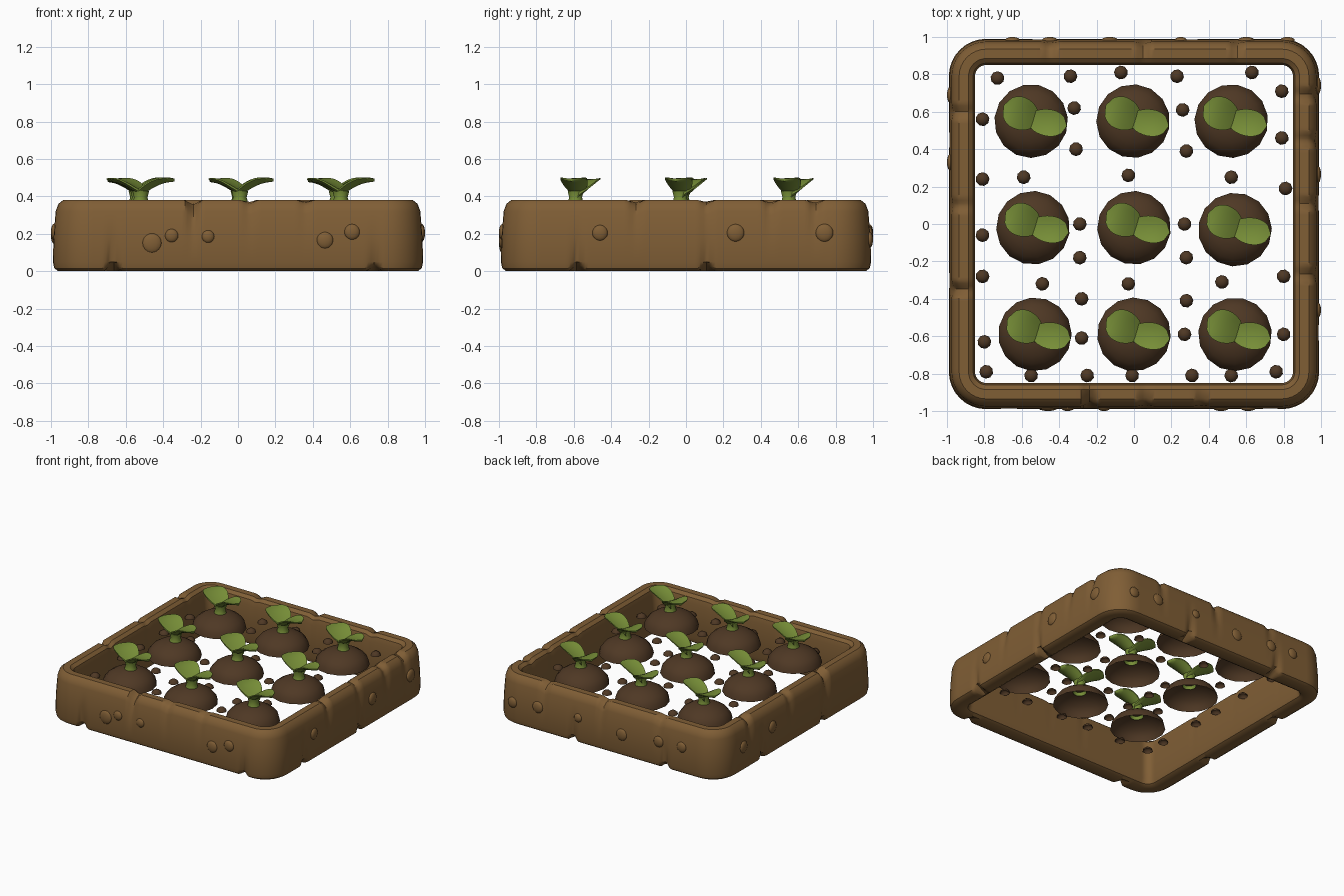
import bpy, bmesh, math, random
from mathutils import Vector, Matrix

if "Cube" in bpy.data.objects:
    bpy.data.objects.remove(bpy.data.objects["Cube"])
random.seed(3)


def mat(name, col):
    m = bpy.data.materials.new(name)
    m.diffuse_color = (*col, 1)
    m.use_nodes = True
    m.node_tree.nodes["Principled BSDF"].inputs["Base Color"].default_value = m.diffuse_color
    return m


WOOD = mat("clay_brown", (0.215, 0.112, 0.036))
SOIL = mat("dark_soil", (0.078, 0.040, 0.018))
LEAF = mat("leaf_green", (0.19, 0.28, 0.04))


def finish(name, bm, material, angle=40):
    bmesh.ops.recalc_face_normals(bm, faces=bm.faces[:])
    me = bpy.data.meshes.new(name)
    bm.to_mesh(me)
    bm.free()
    me.materials.append(material)
    ob = bpy.data.objects.new(name, me)
    bpy.context.collection.objects.link(ob)
    bpy.ops.object.select_all(action='DESELECT')
    ob.select_set(True)
    bpy.context.view_layer.objects.active = ob
    bpy.ops.object.shade_smooth_by_angle(angle=math.radians(angle))
    return ob


# --- raised bed frame: profile (inset, z) swept round a rounded square
CORE, RAD = 0.79, 0.20
PROFILE = [(.03, 0), (.008, .015), (0, .05), (.004, .18), (.015, .32), (.03, .36), (.055, .38),
           (.105, .38), (.13, .36), (.14, .32), (.14, .05), (.13, .015), (.105, 0)]
# nicks per side (front, right, back, left): position along side, depth
TOP = [[(-.24, .05), (.06, .02), (.36, .015)], [(-.27, .025), (.11, .02), (.45, .025), (.69, .03)],
       [(-.55, .025), (-.05, .03), (.45, .02)], [(-.6, .025), (-.1, .02), (.35, .04)]]
BOTTOM = [[(-.67, .05), (.73, .03)], [(-.58, .04), (.11, .04)], [(-.3, .04), (.5, .04)], [(-.45, .04), (.3, .04)]]


def nick(items, s):
    return sum(d * max(0, 1 - abs(s - p) / .045) for p, d in items)


bm = bmesh.new()
rings = []
N, C = 100, 8
for k in range(4):
    rot = Matrix.Rotation(k * math.pi / 2, 3, 'Z')
    stations = [(-CORE + 2 * CORE * i / N, 0) for i in range(N + 1)]
    stations += [(CORE, math.pi / 2 * j / C) for j in range(1, C)]
    for s, a in stations:
        dt = nick(TOP[k], s) if a == 0 else 0
        db = nick(BOTTOM[k], s) if a == 0 else 0
        ring = []
        for d, z in PROFILE:
            if z > .3:
                d2 = d + (dt * .4 if d < .07 else 0)
                z2 = z - dt * (1 if d < .07 else .5)
            else:
                d2 = d + (db * .5 if d < .05 and z < .1 else 0)
                z2 = z + (db if d < .05 and z < .04 else 0)
            r = RAD - d2
            ring.append(bm.verts.new(rot @ Vector((s + r * math.sin(a), -CORE - r * math.cos(a), z2))))
        rings.append(ring)
P = len(PROFILE)
for i, a in enumerate(rings):
    b = rings[(i + 1) % len(rings)]
    for j in range(P):
        bm.faces.new((a[j], b[j], b[(j + 1) % P], a[(j + 1) % P]))
finish("bed_frame", bm, WOOD, 35)

# --- flat round studs on the outer walls (position along side, z, radius)
STUDS = [[(-.46, .15, .053), (-.355, .19, .036), (-.16, .185, .034), (.465, .165, .045), (.61, .21, .042)],
         [(-.46, .205, .042), (.265, .205, .047), (.74, .205, .048)],
         [(-.82, .17, .04), (-.6, .19, .045), (-.25, .2, .033), (.13, .17, .046), (.45, .2, .042), (.65, .21, .04)],
         [(-.69, .19, .045), (-.33, .21, .045)]]
bm = bmesh.new()
for k, side in enumerate(STUDS):
    for s, z, r in side:
        m = (Matrix.Rotation(k * math.pi / 2, 4, 'Z') @ Matrix.Translation((s, -.982, z))
             @ Matrix.Diagonal((r, .018, r, 1)))
        bmesh.ops.create_uvsphere(bm, u_segments=14, v_segments=10, radius=1, matrix=m)
finish("wall_studs", bm, WOOD, 60)


# --- open half domes for soil
def dome(bm, x, y, z, r, h, seg, rows):
    prev = None
    ph = random.random()
    for i in range(rows):
        t = math.pi / 2 * i / rows
        cur = [bm.verts.new((x + r * math.cos(t) * math.cos(2 * math.pi * (j + ph) / seg),
                             y + r * math.cos(t) * math.sin(2 * math.pi * (j + ph) / seg),
                             z + h * math.sin(t))) for j in range(seg)]
        if prev:
            for j in range(seg):
                n = (j + 1) % seg
                bm.faces.new((prev[j], prev[n], cur[n], cur[j]))
        prev = cur
    top = bm.verts.new((x, y, z + h))
    for j in range(seg):
        bm.faces.new((prev[j], prev[(j + 1) % seg], top))


SOIL_Z = .245
CENTRES = [(-.55, .55), (-.005, .55), (.52, .55), (-.54, -.02), (0, -.02), (.54, -.03),
           (-.53, -.59), (0, -.59), (.54, -.59)]
bm = bmesh.new()
for x, y in CENTRES:
    dome(bm, x, y, SOIL_Z, .197, .125, 15, 5)
finish("soil_mounds", bm, SOIL, 40)

# --- small soil crumbs
CRUMBS = [(-.73, .78), (-.34, .79), (-.07, .81), (.23, .79), (.63, .81), (.79, .71), (-.81, .56), (-.32, .62),
          (.26, .61), (.79, .46), (-.31, .4), (.28, .39), (-.81, .24), (-.59, .25), (-.03, .26), (.52, .25),
          (.81, .19), (-.29, 0), (.27, 0), (-.81, -.06), (-.29, -.18), (.28, -.18), (-.81, -.28), (-.49, -.32),
          (-.03, -.32), (.47, -.31), (.8, -.28), (-.28, -.4), (.28, -.41), (-.8, -.63), (-.28, -.61),
          (.27, -.59), (.8, -.59), (-.79, -.79), (-.55, -.81), (-.25, -.81), (-.01, -.81), (.31, -.81),
          (.52, -.81), (.76, -.79)]
bm = bmesh.new()
for x, y in CRUMBS:
    dome(bm, x, y, SOIL_Z, .037, .03, 9, 3)
finish("soil_crumbs", bm, SOIL, 40)


# --- sprouts: flared stem and two curled leaves
def leaf(bm, base, tip, width, z0, z1, thick):
    b, t = Vector((*base, 0)), Vector((*tip, 0))
    ax = t - b
    side = Vector((-ax.y, ax.x, 0)).normalized()
    U, V = 10, 6
    layers = []
    for lay in (0, 1):
        grid = []
        for i in range(U + 1):
            u = i / U
            w = width * max(.06, math.sqrt(max(0, 1 - ((u - .55) / (.55 if u < .55 else .45)) ** 2)))
            w = max(w, width * .35 * (1 - u))
            row = []
            for j in range(V + 1):
                v = j / V * 2 - 1
                z = z0 + (z1 - z0) * math.sin(min(1, u * 1.15) * math.pi / 2) + .012 * v * v * math.sin(u * math.pi)
                edge = (1 - v * v) * .7 + .3
                z -= lay * thick * edge * (1.6 - u)
                row.append(bm.verts.new(b + ax * u + side * w * v + Vector((0, 0, z))))
            grid.append(row)
        layers.append(grid)
    A, B = layers
    for g in layers:
        for i in range(U):
            for j in range(V):
                bm.faces.new((g[i][j], g[i + 1][j], g[i + 1][j + 1], g[i][j + 1]))
    rim = ([(i, 0) for i in range(U)] + [(U, j) for j in range(V)]
           + [(i, V) for i in range(U, 0, -1)] + [(0, j) for j in range(V, 0, -1)])
    for n, (i, j) in enumerate(rim):
        p, q = rim[(n + 1) % len(rim)]
        bm.faces.new((A[i][j], A[p][q], B[p][q], B[i][j]))


bm = bmesh.new()
for x, y in CENTRES:
    leaf(bm, (x + .035, y - .005), (x - .145, y + .085), .088, .425, .492, .026)
    leaf(bm, (x - .02, y + .01), (x + .19, y - .025), .072, .42, .495, .026)
    # stem
    prev = None
    for z, r in ((.34, .05), (.37, .043), (.395, .036), (.43, .045)):
        cur = [bm.verts.new((x + .01 + r * math.cos(a * math.pi / 5), y + r * math.sin(a * math.pi / 5), z))
               for a in range(10)]
        if prev:
            for j in range(10):
                bm.faces.new((prev[j], prev[(j + 1) % 10], cur[(j + 1) % 10], cur[j]))
        prev = cur
finish("sprouts", bm, LEAF, 50)
